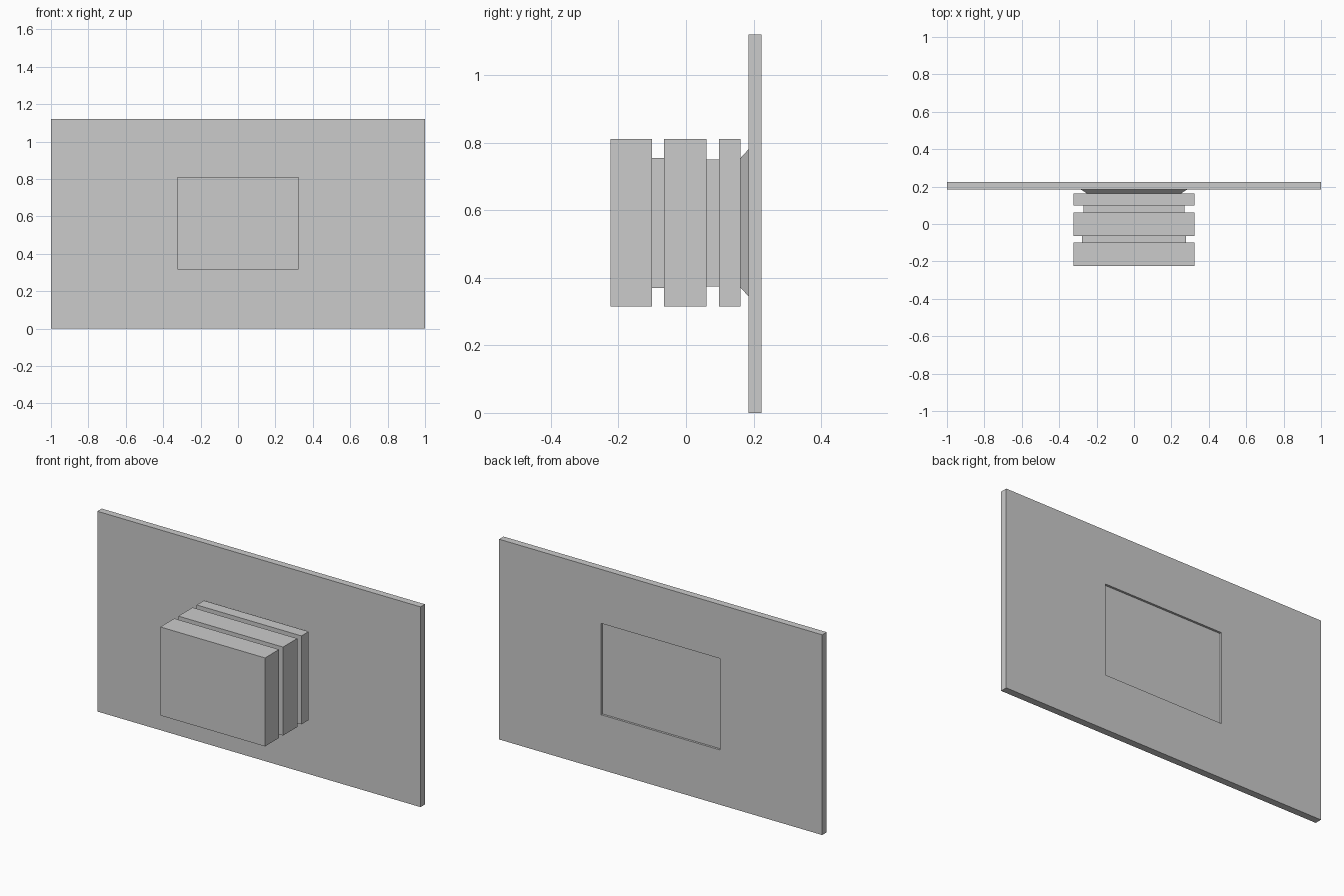
import bpy, bmesh

if "Cube" in bpy.data.objects:
    bpy.data.objects.remove(bpy.data.objects["Cube"])


def loft(name, rings):
    """Skin a row of upright rectangles (y, half_width, z_low, z_high) and cap the ends."""
    bm = bmesh.new()
    loops = [[bm.verts.new(p) for p in ((-w, y, lo), (w, y, lo), (w, y, hi), (-w, y, hi))]
             for y, w, lo, hi in rings]
    bm.faces.new(loops[0])
    bm.faces.new(loops[-1][::-1])
    for a, b in zip(loops, loops[1:]):
        for i in range(4):
            j = (i + 1) % 4
            bm.faces.new((a[i], b[i], b[j], a[j]))
    bmesh.ops.recalc_face_normals(bm, faces=bm.faces)
    mesh = bpy.data.meshes.new(name)
    bm.to_mesh(mesh)
    bm.free()
    obj = bpy.data.objects.new(name, mesh)
    bpy.context.collection.objects.link(obj)
    return obj


block = (0.324, 0.315, 0.81)
neck_a = (0.278, 0.37, 0.755)
neck_b = (0.27, 0.374, 0.75)

# Front block, two grooves and two thinner blocks, flared neck, wide panel, shallow back recess
loft("panel_with_grooved_block", [
    (-0.224, *block), (-0.10, *block),
    (-0.10, *neck_a), (-0.065, *neck_a),
    (-0.065, *block), (0.061, *block),
    (0.061, *neck_b), (0.098, *neck_b),
    (0.098, *block), (0.162, *block),
    (0.162, 0.25, 0.37, 0.755), (0.185, 0.285, 0.345, 0.78),
    (0.185, 1.0, 0.0, 1.12), (0.224, 1.0, 0.0, 1.12),
    (0.224, 0.368, 0.307, 0.818), (0.212, 0.368, 0.307, 0.818),
])
